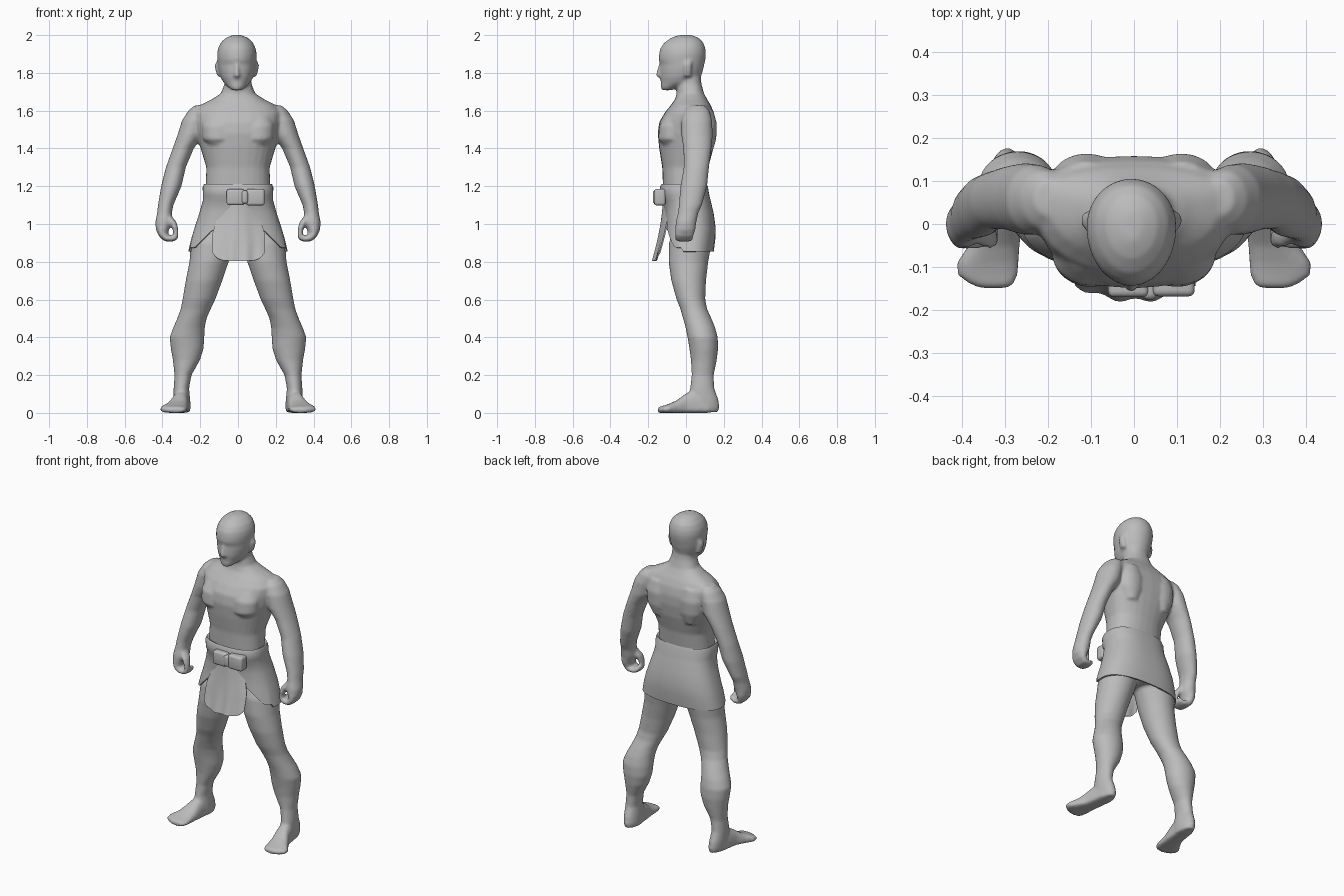
import bpy, bmesh, math

grey = bpy.data.materials.new("plain grey")
grey.diffuse_color = (0.5, 0.5, 0.5, 1)


def finish(bm, name):
    bmesh.ops.recalc_face_normals(bm, faces=bm.faces)
    me = bpy.data.meshes.new(name)
    bm.to_mesh(me)
    bm.free()
    me.materials.append(grey)
    ob = bpy.data.objects.new(name, me)
    bpy.context.collection.objects.link(ob)
    return ob


def apply_all(ob, angle=50):
    bpy.ops.object.select_all(action='DESELECT')
    ob.select_set(True)
    bpy.context.view_layer.objects.active = ob
    for m in list(ob.modifiers):
        bpy.ops.object.modifier_apply(modifier=m.name)
    bpy.ops.object.shade_smooth_by_angle(angle=math.radians(angle))


def loft(bm, rings, side=1, n=28, p=2.0, flat=False, caps=True):
    """Rings are (x, y, z, half width, front reach, back reach, tilt in degrees).
    With flat=True the rings stand upright and the reaches go down and up."""
    loops = []
    for r in rings:
        x, y, z, a, f, b = r[:6]
        t = math.radians(r[6]) if len(r) > 6 else 0
        loop = []
        for i in range(n):
            c, s = math.cos(2 * math.pi * i / n), math.sin(2 * math.pi * i / n)
            u = a * math.copysign(abs(c) ** (2 / p), c)
            v = (b if s > 0 else f) * math.copysign(abs(s) ** (2 / p), s)
            co = (x + u, y, z + v) if flat else (x + u * math.cos(t), y + v, z + u * math.sin(t))
            loop.append(bm.verts.new((co[0] * side, co[1], co[2])))
        loops.append(loop)
    for l0, l1 in zip(loops, loops[1:]):
        for i in range(n):
            j = (i + 1) % n
            bm.faces.new((l0[i], l0[j], l1[j], l1[i]))
    if caps:
        bm.faces.new(loops[0])
        bm.faces.new(loops[-1])
    return loops


def span(z, x, a, y0, y1, k=0.5):
    """Horizontal ring reaching from y0 to y1, widest at fraction k."""
    c = y0 + (y1 - y0) * k
    return (x, c, z, a, c - y0, y1 - c)


body = bmesh.new()

# Torso with shoulders and neck
loft(body, [span(z, 0, a, f, b, k) for z, a, f, b, k in [
    (0.89, .13, -.06, .11, .5), (0.95, .17, -.08, .13, .5), (1.08, .175, -.09, .125, .5),
    (1.20, .170, -.122, .105, .5), (1.30, .168, -.126, .118, .52), (1.40, .198, -.142, .145, .6),
    (1.48, .222, -.150, .157, .66), (1.54, .232, -.142, .158, .68), (1.59, .238, -.112, .148, .68),
    (1.63, .200, -.08, .130, .65), (1.66, .140, -.058, .112, .6), (1.69, .092, -.05, .096, .55),
    (1.74, .072, -.048, .082, .5), (1.80, .066, -.05, .075, .5)]], p=2.3)

# Head
loft(body, [span(z, -.006, a, f, b, .55) for z, a, f, b in [
    (1.708, .026, -.128, -.075), (1.725, .046, -.134, -.035), (1.75, .072, -.133, .055),
    (1.78, .088, -.138, .08), (1.82, .098, -.138, .092), (1.845, .101, -.136, .097),
    (1.87, .103, -.145, .103), (1.90, .105, -.143, .106), (1.93, .100, -.136, .103),
    (1.96, .086, -.115, .092), (1.985, .060, -.08, .068), (2.0, .024, -.04, .03)]])

# Nose
loft(body, [span(z, -.006, a, f, -.1) for z, a, f in [
    (1.772, .014, -.142), (1.785, .020, -.162), (1.81, .014, -.156), (1.85, .011, -.143)]], n=12)

for s in (1, -1):
    # Ear
    loft(body, [(s * -.006 + x, .008, z, a, .02, .022) for x, z, a in [
        (.094, 1.78, .008), (.102, 1.81, .011), (.106, 1.84, .012), (.100, 1.862, .008)]], s, 12)

    # Chest muscle and shoulder blade
    loft(body, [span(z, .10, a, f, .0) for z, a, f in [
        (1.42, .06, -.125), (1.45, .088, -.147), (1.52, .09, -.142), (1.57, .07, -.11)]], s)
    loft(body, [span(z, .11, a, .05, b) for z, a, b in [
        (1.38, .04, .14), (1.45, .075, .160), (1.53, .08, .164), (1.6, .06, .145)]], s)

    # Arm
    loft(body, [span(z, x, a, f, b) for z, x, a, f, b in [
        (1.628, .195, .035, .02, .10), (1.60, .208, .055, -.01, .125), (1.55, .228, .068, -.025, .138),
        (1.47, .252, .069, -.025, .142), (1.40, .290, .056, -.014, .135), (1.30, .329, .053, -.012, .122),
        (1.20, .353, .054, -.03, .112), (1.10, .383, .041, -.038, .085), (1.06, .389, .039, -.043, .066),
        (1.01, .393, .045, -.055, .055), (.97, .400, .035, -.057, .05), (.95, .398, .028, -.054, .045)]], s)

    # Curled fingers
    loft(body, [(.405, -.004, .975, .024, .052, .048, 0), (.400, -.006, .945, .021, .052, .046, -25),
                (.382, -.008, .925, .018, .050, .046, -60), (.352, -.010, .922, .017, .046, .044, -90),
                (.330, -.012, .930, .015, .042, .042, -125), (.326, -.014, .948, .012, .036, .036, -165)],
         s, p=2.8)

    # Thumb
    loft(body, [span(z, x, a, f, b) for z, x, a, f, b in [
        (1.04, .37, .022, -.04, .02), (1.01, .346, .021, -.055, .01),
        (.98, .333, .016, -.058, -.005), (.94, .327, .013, -.055, -.015)]], s, 12)

    # Leg
    loft(body, [span(z, x, a, f, b) for z, x, a, f, b in [
        (1.0, .105, .08, -.06, .12), (.90, .132, .118, -.09, .135), (.80, .153, .104, -.092, .118),
        (.70, .180, .097, -.078, .106), (.60, .207, .087, -.05, .102), (.55, .224, .080, -.03, .112),
        (.50, .244, .078, -.016, .135), (.45, .260, .084, -.002, .155), (.40, .270, .092, .008, .168),
        (.34, .269, .087, .018, .170), (.28, .273, .072, .026, .163), (.20, .291, .045, .030, .147),
        (.13, .300, .041, .022, .150), (.07, .297, .044, .01, .172), (.03, .294, .044, .01, .178),
        (.004, .293, .038, .01, .17)]], s)

    # Foot
    loft(body, [(x, y, .018, a, .018, h) for y, x, a, h in [
        (.12, .295, .042, .06), (.04, .303, .046, .10), (.0, .309, .048, .085), (-.05, .325, .060, .048),
        (-.09, .340, .073, .030), (-.12, .340, .070, .020), (-.14, .330, .052, .015),
        (-.15, .325, .03, .008)]], s, p=2.6, flat=True)

# Blend the anatomy into one skin
skin = finish(body, "body")
m = skin.modifiers.new("blend", 'REMESH')
m.mode = 'VOXEL'
m.voxel_size = 0.008
m = skin.modifiers.new("soften", 'SMOOTH')
m.factor = 0.5
m.iterations = 7
apply_all(skin, 80)

# Wrapped skirt with a puffy waistband and flaps rising towards the front
bm = bmesh.new()
rings = [span(z, 0, a, f, b) for z, a, f, b in [
    (1.205, .168, -.118, .10), (1.212, .180, -.130, .110), (1.195, .187, -.138, .116),
    (1.15, .186, -.138, .124), (1.125, .186, -.122, .130), (1.06, .204, -.114, .146),
    (.98, .230, -.112, .157), (.92, .248, -.110, .155), (.855, .263, -.108, .147)]]
loops = loft(bm, rings, n=64, p=2.5, caps=False)
for k, lift in ((-1, 1.0), (-2, .45)):
    for v in loops[k]:
        if v.co.y < -.02:
            v.co.z += lift * (.02 + .10 * min(1, max(0, (.23 - abs(v.co.x)) / .10)))
skirt = finish(bm, "skirt")
m = skirt.modifiers.new("cloth", 'SOLIDIFY')
m.thickness = 0.01
apply_all(skirt)

# Hanging front apron with a rounded, rippled end
bm = bmesh.new()
bmesh.ops.create_grid(bm, x_segments=24, y_segments=16, size=1)
for v in bm.verts:
    u, t = v.co.x, (1 - v.co.y) / 2
    width = .085 + .055 * min(1, t * 1.5)
    v.co = (u * width + .003,
            -.122 - .056 * t ** 1.5 + .035 * u * u + .005 * t * t * math.cos(u * 11),
            1.13 - .325 * t + .045 * t * abs(u) ** 5)
apron = finish(bm, "apron")
m = apron.modifiers.new("cloth", 'SOLIDIFY')
m.thickness = 0.008
apply_all(apron)

# Belt knot: two rounded folds and a centre wrap
for name, x, w, h, y in (("knot_left_fold", -.013, .095, .085, -.140),
                         ("knot_right_fold", .092, .098, .088, -.138),
                         ("knot_wrap", .036, .035, .07, -.146)):
    bm = bmesh.new()
    bmesh.ops.create_cube(bm, size=1)
    for v in bm.verts:
        v.co = (x + v.co.x * w, y + v.co.y * .06, 1.142 + v.co.z * h)
    fold = finish(bm, name)
    m = fold.modifiers.new("round", 'BEVEL')
    m.width = 0.014
    m.segments = 3
    apply_all(fold)
